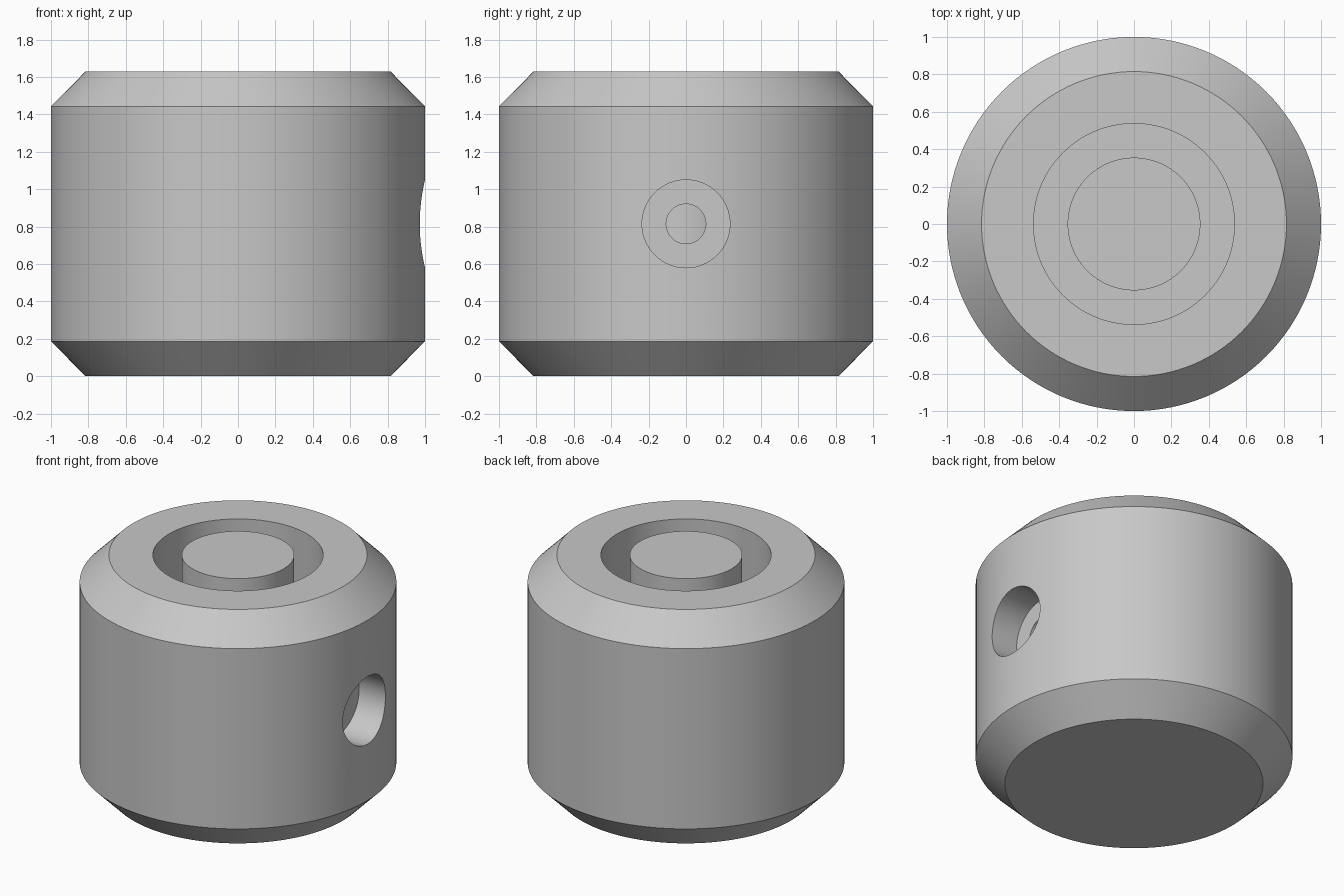
import bpy, bmesh, math
from mathutils import Matrix

if "Cube" in bpy.data.objects:
    bpy.data.objects.remove(bpy.data.objects["Cube"])


def lathe(name, profile, steps, material, matrix=None):
    """Revolve a closed (radius, height) profile around z; ends lie on the axis."""
    bm = bmesh.new()
    rings = []
    for r, z in profile:
        if r == 0:
            rings.append([bm.verts.new((0, 0, z))] * steps)
        else:
            rings.append([bm.verts.new((r * math.cos(2 * math.pi * i / steps),
                                        r * math.sin(2 * math.pi * i / steps), z))
                          for i in range(steps)])
    for a, b in zip(rings, rings[1:]):
        if a[0] is a[1]:
            bm.faces.new(b)
        elif b[0] is b[1]:
            bm.faces.new(a)
        else:
            for i in range(steps):
                j = (i + 1) % steps
                bm.faces.new((a[i], a[j], b[j], b[i]))
    # axis points only mark the flat caps
    bmesh.ops.delete(bm, geom=[v for v in bm.verts if not v.link_faces], context='VERTS')
    bmesh.ops.recalc_face_normals(bm, faces=bm.faces)
    if matrix:
        bm.transform(matrix)
    mesh = bpy.data.meshes.new(name)
    bm.to_mesh(mesh)
    bm.free()
    mesh.materials.append(material)
    obj = bpy.data.objects.new(name, mesh)
    bpy.context.collection.objects.link(obj)
    return obj


grey = bpy.data.materials.new("plain grey")
grey.diffuse_color = (0.58, 0.58, 0.58, 1)
grey.use_nodes = True
grey.node_tree.nodes["Principled BSDF"].inputs["Base Color"].default_value = grey.diffuse_color

H = 1.63
# chamfered body with a deep ring groove around a centre post
body = lathe("chamfered_body", [
    (0, 0), (0.815, 0), (1, 0.187), (1, H - 0.187), (0.815, H),
    (0.537, H), (0.537, 0.36), (0.355, 0.36), (0.355, H), (0, H)], 128, grey)

# stepped side hole: wide recess, then a narrow passage into the groove
to_x = Matrix.Translation((0, 0, H / 2)) @ Matrix.Rotation(math.pi / 2, 4, 'Y')
cutter = lathe("side_hole_cutter", [
    (0, 0.45), (0.106, 0.45), (0.106, 0.77), (0.235, 0.77), (0.235, 1.2), (0, 1.2)],
    64, grey, to_x)
cutter.hide_render = True

cut = body.modifiers.new("side hole", 'BOOLEAN')
cut.operation = 'DIFFERENCE'
cut.solver = 'EXACT'
cut.object = cutter
bpy.context.view_layer.objects.active = body
body.select_set(True)
bpy.ops.object.modifier_apply(modifier=cut.name)
bpy.data.objects.remove(cutter)
bpy.ops.object.shade_smooth_by_angle(angle=math.radians(30))
